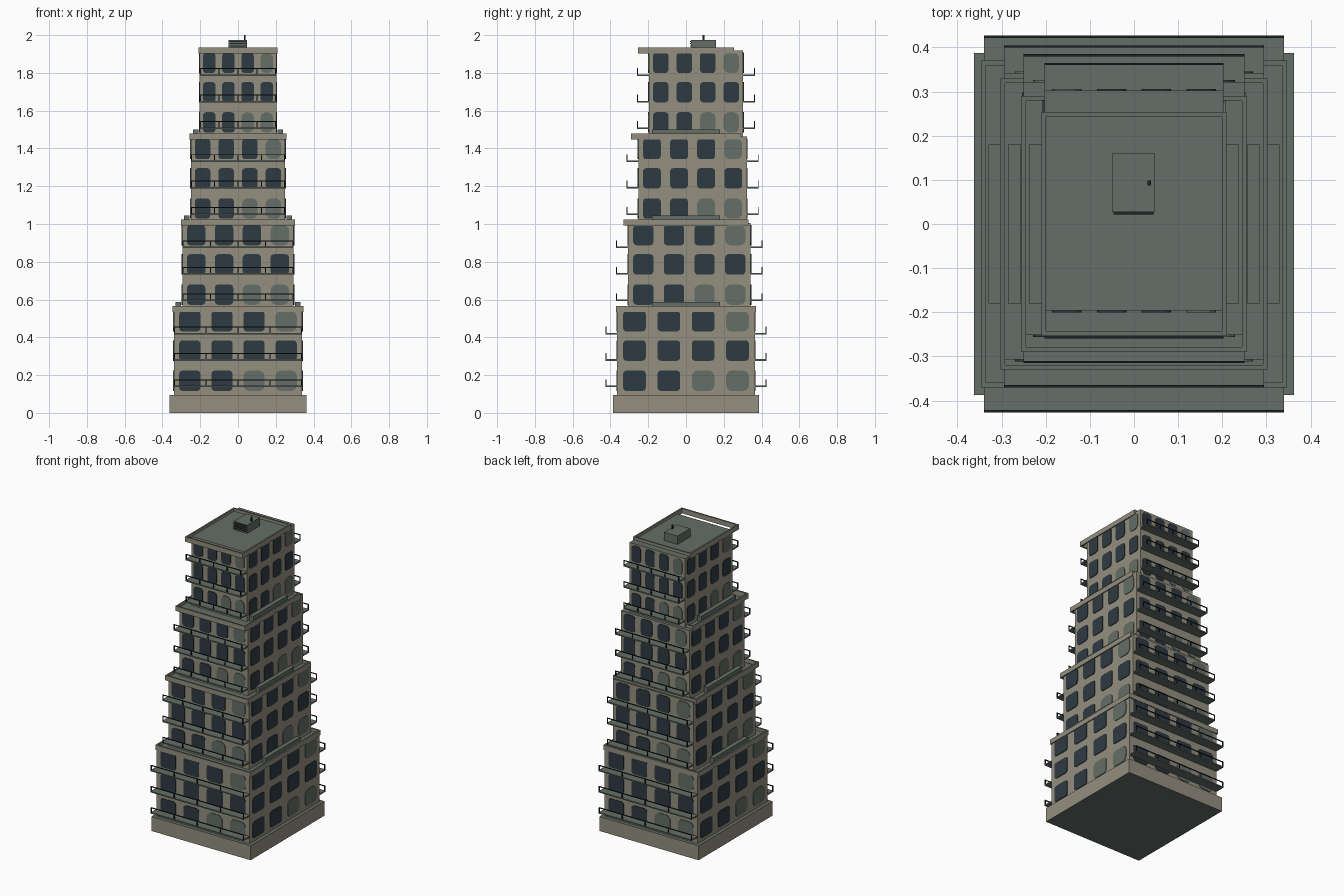
import bpy
import bmesh
from math import cos, sin, pi
from mathutils import Matrix, Vector

cube = bpy.data.objects.get("Cube")
if cube:
    bpy.data.objects.remove(cube, do_unlink=True)


def material(name, color):
    m = bpy.data.materials.new(name)
    m.use_nodes = True
    m.diffuse_color = (*color, 1)
    m.node_tree.nodes["Principled BSDF"].inputs["Base Color"].default_value = (*color, 1)
    return m


STONE = material("beige stone", (0.296, 0.275, 0.21))
GREEN = material("grey green", (0.127, 0.156, 0.136))
GLASS = material("dark glass", (0.027, 0.042, 0.054))
METAL = material("dark metal", (0.012, 0.016, 0.018))


def add_box(bm, x, y, z):
    """Box given by (low, high) ranges on each axis."""
    size = [b - a for a, b in (x, y, z)]
    mid = [(a + b) / 2 for a, b in (x, y, z)]
    bmesh.ops.create_cube(bm, size=1, matrix=Matrix.Translation(mid) @ Matrix.Diagonal((*size, 1)))


def finish(bm, name, *mats):
    """With two materials, level faces take the second one."""
    bm.normal_update()
    if len(mats) > 1:
        for f in bm.faces:
            f.material_index = int(abs(f.normal.z) > 0.9)
    mesh = bpy.data.meshes.new(name)
    bm.to_mesh(mesh)
    bm.free()
    for m in mats:
        mesh.materials.append(m)
    obj = bpy.data.objects.new(name, mesh)
    bpy.context.collection.objects.link(obj)
    return obj


def boxes(name, ranges, *mats):
    bm = bmesh.new()
    for r in ranges:
        add_box(bm, *r)
    return finish(bm, name, *mats)


def add_window(bm, frame, u, v, w, h, radius):
    """Thin rounded plate on the wall plane given by frame."""
    points = []
    for corner, (sx, sy) in enumerate([(1, 1), (-1, 1), (-1, -1), (1, -1)]):
        for step in range(4):
            a = (corner + step / 3) * pi / 2
            points.append((u + sx * (w / 2 - radius) + radius * cos(a),
                           v + sy * (h / 2 - radius) + radius * sin(a)))
    back = [bm.verts.new(frame @ Vector((px, py, -0.003))) for px, py in points]
    face = bm.faces.new(back)
    out = bmesh.ops.extrude_face_region(bm, geom=[face])
    push = frame.to_3x3() @ Vector((0, 0, 0.007))
    bmesh.ops.translate(bm, vec=push, verts=[g for g in out["geom"] if isinstance(g, bmesh.types.BMVert)])
    bmesh.ops.recalc_face_normals(bm, faces=bm.faces[:])


def build_windows(name, hx, front, back, z0):
    """Four columns by three rows on every wall, the same seen from outside."""
    dark, pale = bmesh.new(), bmesh.new()
    cy, hy = (front + back) / 2, (back - front) / 2
    for side in range(4):
        half, dist = (hx, hy) if side % 2 == 0 else (hy, hx)
        frame = (Matrix.Translation((0, cy, z0)) @ Matrix.Rotation(side * pi / 2, 4, "Z")
                 @ Matrix.Translation((0, -dist, 0)) @ Matrix.Rotation(pi / 2, 4, "X"))
        pitch = half / 2
        for row, z in enumerate((0.17, 0.33, 0.485)):
            for col in range(4):
                is_pale = (row == 0 and col > 1) or (row == 2 and col == 3)
                add_window(pale if is_pale else dark, frame, (col - 1.5) * pitch, z,
                           pitch * 0.66, 0.108, 0.03 if is_pale else 0.018)
    finish(dark, name + "_dark_windows", GLASS)
    finish(pale, name + "_pale_windows", GREEN)


def build_balconies(name, hx, front, back, z0):
    slabs, rails = [], []
    for z in (0.14, 0.28, 0.42):
        z += z0
        for wall, s in ((front, -1), (back, 1)):
            edge = wall + s * 0.063
            slabs.append(((-hx, hx), sorted((wall - s * 0.01, edge)), (z - 0.004, z + 0.004)))
            rim = sorted((edge, edge - s * 0.005))
            rails.append(((-hx, hx), rim, (z + 0.032, z + 0.037)))
            for i in range(5):
                x = (i - 2) * (hx - 0.003) / 2
                rails.append(((x - 0.003, x + 0.003), rim, (z, z + 0.034)))
    boxes(name + "_balcony_slabs", slabs, GREEN)
    boxes(name + "_balcony_rails", rails, METAL)


def build_rim(name, hx, hy, top):
    """Hollow parapet frame around the roof edge."""
    t, z = 0.011, (top - 0.032, top)
    boxes(name + "_parapet", [
        ((-hx, hx), (-hy, -hy + t), z), ((-hx, hx), (hy - t, hy), z),
        ((-hx, -hx + t), (-hy + t, hy - t), z), ((hx - t, hx), (-hy + t, hy - t), z),
    ], STONE, GREEN)


# Base plinth
boxes("plinth", [((-0.363, 0.363), (-0.387, 0.387), (0, 0.095))], STONE, GREEN)

# Stepped tiers: half width, front wall, back wall, parapet half width and half depth
TIERS = [
    ("first_tier", 0.34, -0.364, 0.364, 0.346, 0.37),
    ("second_tier", 0.295, -0.307, 0.342, 0.303, 0.33),
    ("third_tier", 0.25, -0.252, 0.322, 0.256, 0.29),
    ("fourth_tier", 0.203, -0.196, 0.302, 0.21, 0.254),
]
STEP = 0.456
for i, (name, hx, front, back, rim_x, rim_y) in enumerate(TIERS):
    z0 = i * STEP
    boxes(name + "_walls", [((-hx, hx), (front, back), (z0 + 0.09, z0 + 0.55))], STONE, GREEN)
    build_windows(name, hx, front, back, z0)
    build_balconies(name, hx, front, back, z0)
    build_rim(name, rim_x, rim_y, z0 + 0.567)
    # Low planters along the side ledges
    if i < 3:
        inner = TIERS[i + 1][1] + 0.007
        boxes(name + "_ledge_planters",
              [(sorted((s * inner, s * (inner + 0.028))), (-0.18, 0.18), (z0 + 0.545, z0 + 0.588))
               for s in (-1, 1)], GREEN)

# Roof plant room with louvres and mast
boxes("plant_room", [((-0.05, 0.048), (0.027, 0.16), (1.91, 1.973))], GREEN)
boxes("plant_room_louvres",
      [((-0.046, 0.044), (0.022, 0.028), (z, z + 0.005)) for z in (1.928, 1.94, 1.952, 1.964)], METAL)
boxes("roof_mast", [((0.031, 0.039), (0.087, 0.098), (1.97, 2.0))], METAL)
